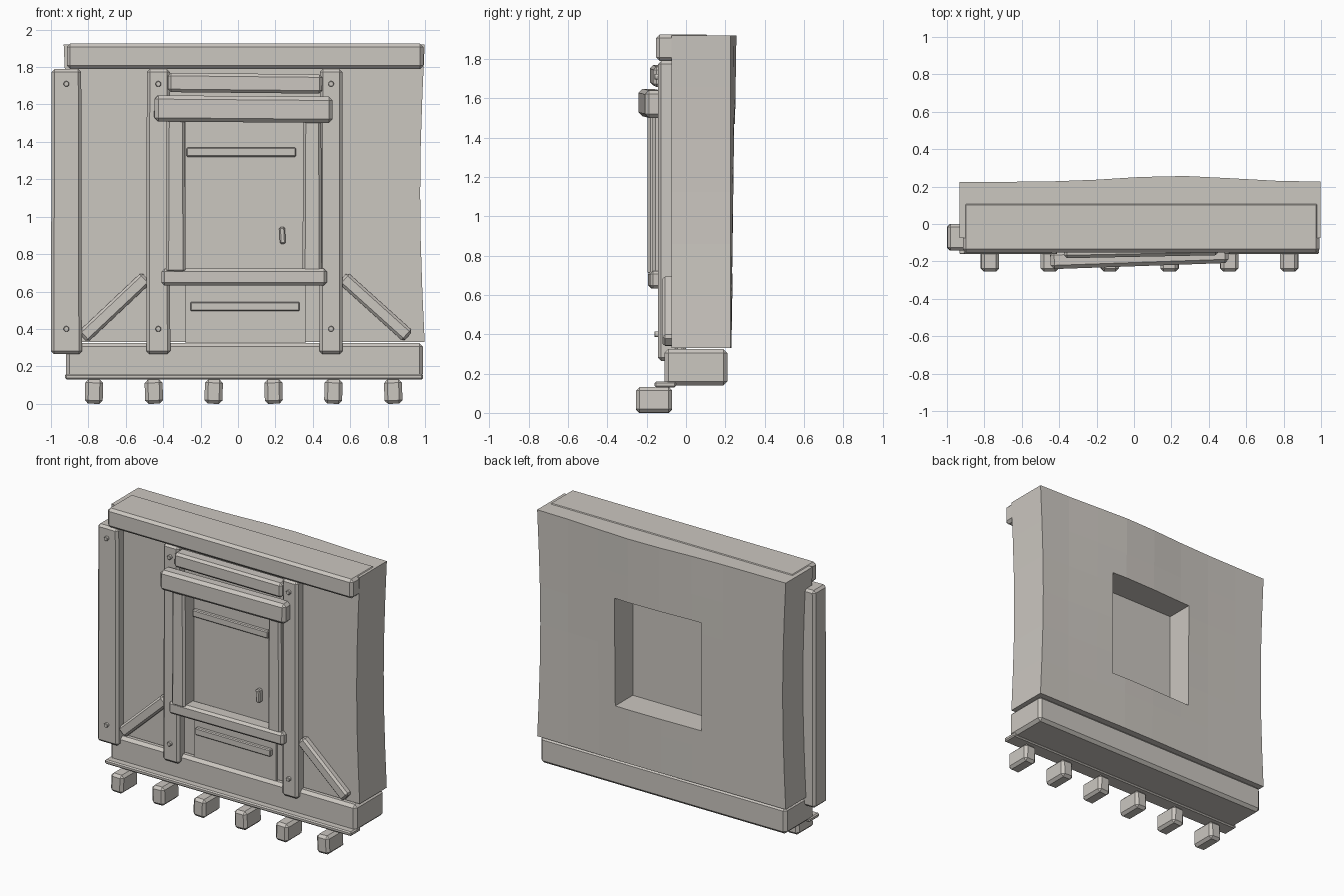
import bpy, bmesh, math
from mathutils import Matrix, Vector

if "Cube" in bpy.data.objects:
    bpy.data.objects.remove(bpy.data.objects["Cube"])

stone = bpy.data.materials.new("warm_grey")
stone.diffuse_color = (0.60, 0.57, 0.53, 1)
stone.use_nodes = True
stone.node_tree.nodes["Principled BSDF"].inputs["Base Color"].default_value = stone.diffuse_color


def finish(name, bm, bevel=0.0):
    me = bpy.data.meshes.new(name)
    bm.to_mesh(me)
    bm.free()
    me.materials.append(stone)
    ob = bpy.data.objects.new(name, me)
    bpy.context.collection.objects.link(ob)
    if bevel:
        mod = ob.modifiers.new("chamfer", 'BEVEL')
        mod.width = bevel
        mod.segments = 1
    return ob


def beam(name, x, y, z, bevel=0.015, roll=0.0, yaw=0.0, taper=1.0):
    """Chamfered timber spanning the given ranges; taper scales the top width."""
    bm = bmesh.new()
    bmesh.ops.create_cube(bm, size=1)
    for v in bm.verts:
        v.co = Vector((v.co.x * (x[1] - x[0]), v.co.y * (y[1] - y[0]), v.co.z * (z[1] - z[0])))
        if v.co.z > 0:
            v.co.x *= taper
    ob = finish(name, bm, bevel)
    ob.location = ((x[0] + x[1]) / 2, (y[0] + y[1]) / 2, (z[0] + z[1]) / 2)
    ob.rotation_euler = (0, roll, yaw)
    return ob


# Wall block with gently bowed back and sides
bm = bmesh.new()
bmesh.ops.create_cube(bm, size=1)
for axis, cuts in (((1, 0, 0), 7), ((0, 0, 1), 5)):
    for i in range(1, cuts + 1):
        co = Vector(axis) * (i / (cuts + 1) - 0.5)
        bmesh.ops.bisect_plane(bm, geom=bm.verts[:] + bm.edges[:] + bm.faces[:],
                               plane_co=co, plane_no=axis)
for v in bm.verts:
    u, w = v.co.x, v.co.z
    waist = math.cos(math.pi * w)
    back = v.co.y > 0
    v.co.x = 0.033 + u * 1.93
    if abs(u) > 0.49:
        v.co.x -= math.copysign(0.024 * waist, u)
    v.co.z = 1.125 + w * 1.59
    if back:
        v.co.y = 0.225 + 0.032 * math.exp(-((v.co.x - 0.22) / 0.42) ** 2) * (0.6 + 0.8 * w)
    else:
        v.co.y = -0.075
wall = finish("wall", bm)

# Window recess in the back of the wall
cutter = beam("window_cutter", (-0.28, 0.385), (0.04, 0.5), (0.71, 1.47), 0)
cutter.hide_render = True
cutter.hide_viewport = True
cutter.display_type = 'WIRE'
cut = wall.modifiers.new("window", 'BOOLEAN')
cut.operation = 'DIFFERENCE'
cut.solver = 'EXACT'
cut.object = cutter

# Horizontal beams
beam("sill_beam", (-0.92, 0.99), (-0.11, 0.21), (0.14, 0.325), 0.02)
beam("sill_strip", (-0.925, 0.99), (-0.16, -0.05), (0.13, 0.16), 0.008)
beam("top_beam", (-0.915, 0.992), (-0.152, 0.12), (1.79, 1.925), 0.018)

# Joist ends
for i in range(6):
    c = -0.77 + 0.32 * i
    beam(f"joist_{i + 1}", (c - 0.048, c + 0.048), (-0.255, -0.07), (0.0, 0.13), 0.018,
         roll=0.03 * (-1) ** i)

# Upright posts with bolts
for name, x0, x1, back in (("left", -1.0, -0.835, 0.0),
                           ("door_left", -0.49, -0.362, -0.04),
                           ("door_right", 0.435, 0.56, -0.04)):
    beam(name + "_post", (x0, x1), (-0.142, back), (0.265, 1.79), 0.016, taper=0.96)
    for z in (0.40, 1.71):
        bm = bmesh.new()
        bmesh.ops.create_cone(bm, cap_ends=True, segments=8, radius1=0.016, radius2=0.016,
                              depth=0.03, matrix=Matrix.Rotation(math.pi / 2, 4, 'X'))
        bolt = finish(f"{name}_bolt", bm, 0.003)
        bolt.location = ((x0 + x1) / 2, -0.145, z)

# Door panel, straps and handle
beam("door", (-0.28, 0.36), (-0.09, -0.02), (0.32, 1.52), 0)
beam("upper_strap", (-0.275, 0.31), (-0.115, -0.07), (1.32, 1.37), 0.006)
beam("lower_strap", (-0.255, 0.33), (-0.115, -0.07), (0.495, 0.545), 0.006)
beam("door_handle", (0.222, 0.253), (-0.125, -0.07), (0.855, 0.945), 0.007, roll=-0.05)

# Door frame
beam("left_jamb", (-0.385, -0.28), (-0.195, -0.05), (0.70, 1.53), 0.014, taper=0.93)
beam("right_jamb", (0.345, 0.448), (-0.17, -0.05), (0.70, 1.53), 0.014, taper=0.93)
beam("lower_rail", (-0.41, 0.475), (-0.188, -0.08), (0.632, 0.722), 0.016, yaw=0.01)
beam("lintel", (-0.447, 0.505), (-0.225, -0.13), (1.505, 1.645), 0.02, yaw=0.035, roll=0.008)
beam("upper_lintel", (-0.375, 0.45), (-0.175, -0.08), (1.662, 1.765), 0.016, yaw=0.02, roll=0.01)

# Diagonal braces
for name, a, b in (("left_brace", (-0.83, 0.355), (-0.49, 0.675)),
                   ("right_brace", (0.56, 0.675), (0.91, 0.36))):
    dx, dz = b[0] - a[0], b[1] - a[1]
    cx, cz = (a[0] + b[0]) / 2, (a[1] + b[1]) / 2
    h = math.hypot(dx, dz) / 2
    beam(name, (cx - h, cx + h), (-0.12, -0.05), (cz - 0.038, cz + 0.038), 0.014,
         roll=-math.atan2(dz, dx))
